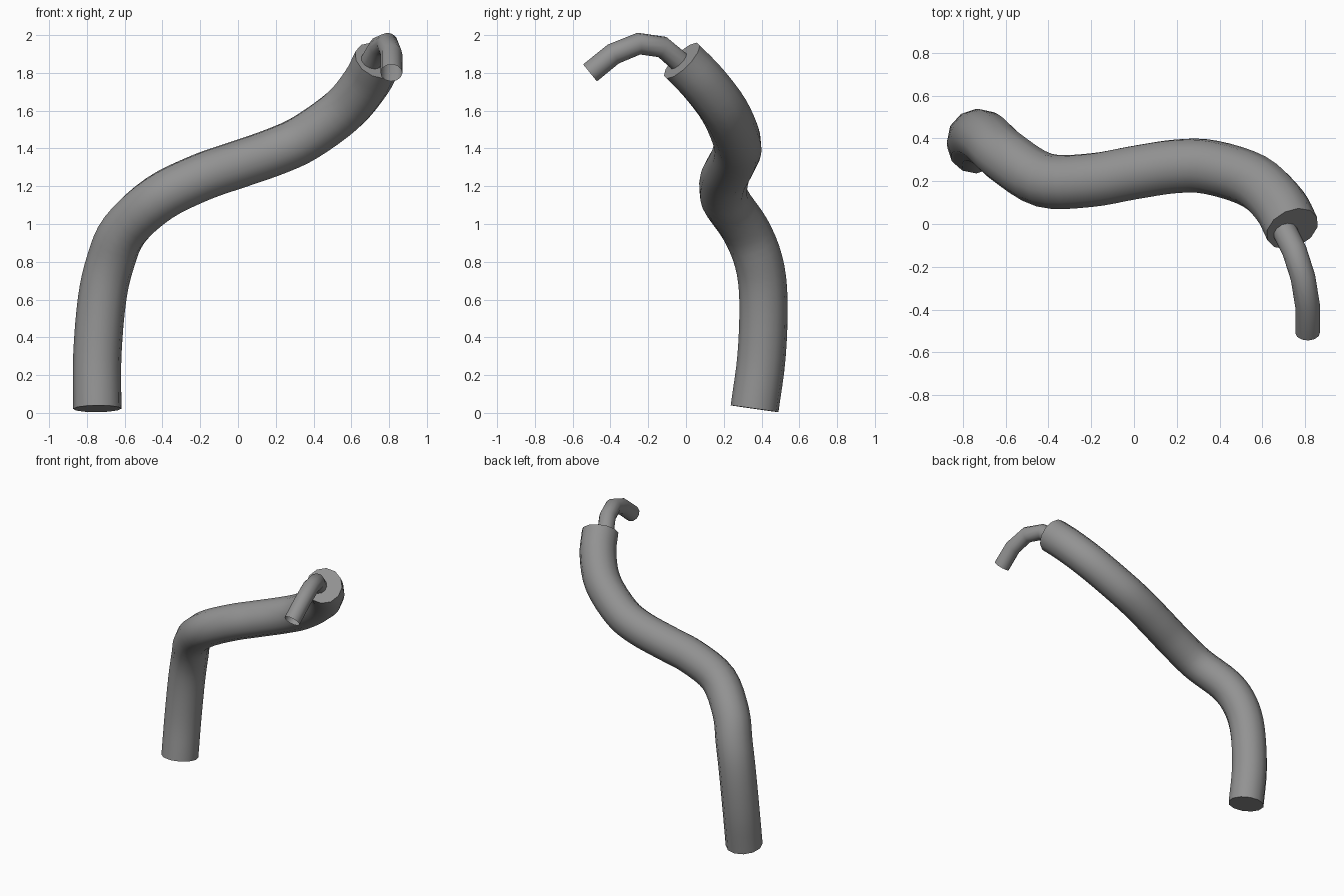
import bpy
import math
from mathutils import Vector

if "Cube" in bpy.data.objects:
    bpy.data.objects.remove(bpy.data.objects["Cube"])

grey = bpy.data.materials.new("plain grey")
grey.diffuse_color = (0.29, 0.29, 0.29, 1)
grey.use_nodes = True
grey.node_tree.nodes["Principled BSDF"].inputs["Base Color"].default_value = grey.diffuse_color


def smooth_path(points, steps):
    """Catmull-Rom samples through the points."""
    p = [Vector(q) for q in points]
    p = [2 * p[0] - p[1]] + p + [2 * p[-1] - p[-2]]
    out = []
    for i in range(1, len(p) - 2):
        a, b, c, d = p[i - 1:i + 3]
        for s in range(steps):
            t = s / steps
            out.append(0.5 * (2 * b + (c - a) * t + (2 * a - 5 * b + 4 * c - d) * t ** 2
                              + (3 * b - a - 3 * c + d) * t ** 3))
    return out + [p[-2]]


def tube(name, path, radius, capped):
    """Twelve-sided round tube swept along a path."""
    curve = bpy.data.curves.new(name, 'CURVE')
    curve.dimensions = '3D'
    curve.bevel_depth = radius
    curve.bevel_resolution = 4
    curve.use_fill_caps = capped
    spline = curve.splines.new('POLY')
    spline.points.add(len(path) - 1)
    for point, co in zip(spline.points, path):
        point.co = (*co, 1)
    obj = bpy.data.objects.new(name, curve)
    bpy.context.collection.objects.link(obj)
    bpy.ops.object.select_all(action='DESELECT')
    obj.select_set(True)
    bpy.context.view_layer.objects.active = obj
    bpy.ops.object.convert(target='MESH')
    obj = bpy.context.object
    obj.data.materials.clear()
    obj.data.materials.append(grey)
    bpy.ops.object.shade_smooth_by_angle(angle=math.radians(50))
    return obj


# Thick S-shaped pipe with flat ends
main_points = [
    (-0.745, 0.363, 0.022), (-0.745, 0.40, 0.30), (-0.72, 0.41, 0.60),
    (-0.675, 0.385, 0.80), (-0.60, 0.315, 0.97), (-0.42, 0.205, 1.135),
    (-0.20, 0.205, 1.245), (0.0, 0.24, 1.315), (0.20, 0.27, 1.385),
    (0.36, 0.265, 1.46), (0.56, 0.20, 1.605), (0.68, 0.09, 1.75),
    (0.74, -0.022, 1.865)]
tube("main_pipe", smooth_path(main_points, 4), 0.128, True)

# Thin open spout rising from the upper end and hooking down
spout_points = [
    (0.675, 0.03, 1.80), (0.705, -0.035, 1.86), (0.75, -0.125, 1.937),
    (0.79, -0.25, 1.955), (0.812, -0.385, 1.90), (0.812, -0.508, 1.80)]
tube("thin_spout", [Vector(p) for p in spout_points], 0.058, False)
